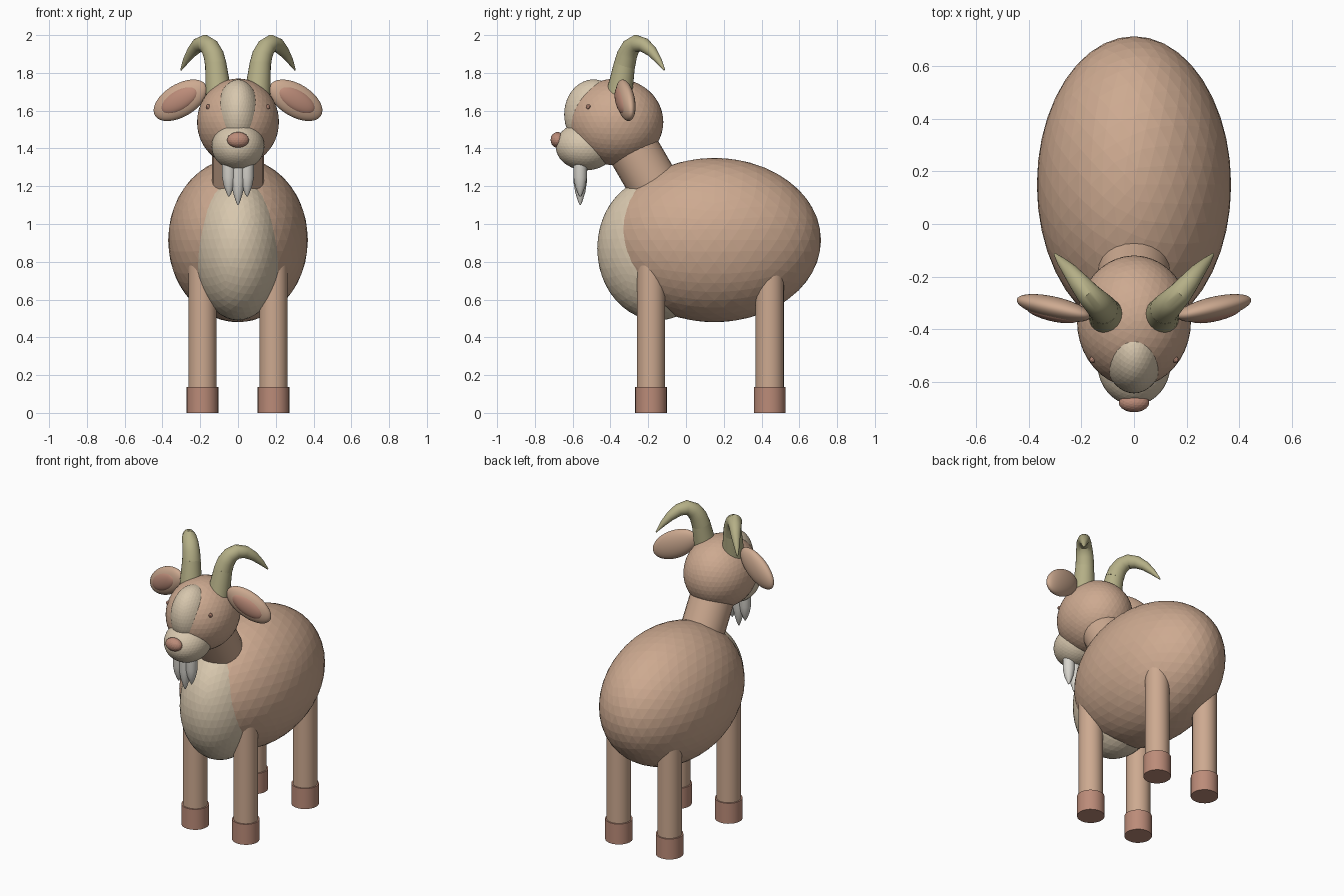
import bpy, bmesh, math
from mathutils import Vector, Euler, Matrix

if "Cube" in bpy.data.objects:
    bpy.data.objects.remove(bpy.data.objects["Cube"])


def material(name, rgb):
    m = bpy.data.materials.new(name)
    m.diffuse_color = (*rgb, 1)
    m.use_nodes = True
    m.node_tree.nodes["Principled BSDF"].inputs["Base Color"].default_value = m.diffuse_color
    return m


TAN = material("tan", (0.61, 0.40, 0.28))
CREAM = material("cream", (0.68, 0.57, 0.42))
PINK = material("pink_brown", (0.50, 0.26, 0.19))
HORN = material("horn_green", (0.46, 0.43, 0.24))
WHITE = material("white", (0.68, 0.66, 0.61))


def finish(name, bm, mat, smooth=False):
    bmesh.ops.recalc_face_normals(bm, faces=bm.faces)
    me = bpy.data.meshes.new(name)
    bm.to_mesh(me)
    bm.free()
    me.materials.append(mat)
    ob = bpy.data.objects.new(name, me)
    bpy.context.collection.objects.link(ob)
    if smooth:
        bpy.ops.object.select_all(action='DESELECT')
        ob.select_set(True)
        bpy.context.view_layer.objects.active = ob
        bpy.ops.object.shade_smooth_by_angle(angle=math.radians(35))
    return ob


def ellipsoid(name, loc, radii, mat, rot=(0, 0, 0), sub=4, smooth=False):
    bm = bmesh.new()
    bmesh.ops.create_icosphere(bm, subdivisions=sub, radius=1)
    e = Euler([math.radians(a) for a in rot])
    bm.transform(Matrix.LocRotScale(Vector(loc), e, Vector(radii)))
    return finish(name, bm, mat, smooth)


def tube(name, points, radii, mat, sides=24, smooth=True):
    """Round sections swept along a path, capped at both ends."""
    pts = [Vector(p) for p in points]
    bm = bmesh.new()
    rings, prev, q = [], Vector((0, 0, 1)), None
    for i, (p, r) in enumerate(zip(pts, radii)):
        t = (pts[min(i + 1, len(pts) - 1)] - pts[max(i - 1, 0)]).normalized()
        step = prev.rotation_difference(t)
        q = step @ q if q else step
        prev = t
        rings.append([bm.verts.new(p + q @ Vector((r * math.cos(a), r * math.sin(a), 0)))
                      for a in (2 * math.pi * k / sides for k in range(sides))])
    for a, b in zip(rings, rings[1:]):
        for k in range(sides):
            n = (k + 1) % sides
            bm.faces.new((a[k], a[n], b[n], b[k]))
    bm.faces.new(rings[0])
    bm.faces.new(rings[-1])
    return finish(name, bm, mat, smooth)


# Body, chest and neck
ellipsoid("body", (0, 0.15, 0.915), (0.37, 0.565, 0.435), TAN)
ellipsoid("chest", (0, -0.15, 0.87), (0.24, 0.32, 0.38), CREAM)
tube("neck", [(0, -0.12, 1.12), (0, -0.30, 1.43)], [0.137, 0.137], TAN)

# Head, blaze, muzzle and nose
ellipsoid("head", (0, -0.37, 1.54), (0.217, 0.25, 0.23), TAN)
ellipsoid("face_blaze", (0, -0.49, 1.58), (0.115, 0.155, 0.185), CREAM)
ellipsoid("muzzle", (0, -0.53, 1.412), (0.14, 0.16, 0.128), CREAM)
ellipsoid("nose", (0, -0.68, 1.445), (0.058, 0.037, 0.042), PINK, sub=3)

# Beard of three tufts
for label, x, tip in (("left", -0.048, 1.145), ("middle", 0, 1.10), ("right", 0.048, 1.145)):
    h = 1.33 - tip
    tube("beard_" + label,
         [(x, -0.56, tip + h * f) for f in (1, 0.55, 0.3, 0.1, 0)],
         [0.037, 0.036, 0.027, 0.013, 0.003], WHITE, sides=16)

for label, s in (("left", -1), ("right", 1)):
    # Eyes
    ellipsoid("eye_" + label, (s * 0.158, -0.517, 1.62), (0.012, 0.012, 0.014), PINK, sub=2)

    # Ears with inner lining
    rot = (0, s * 30, s * 13)
    centre = Vector((s * 0.305, -0.32, 1.655))
    front = Euler([math.radians(a) for a in rot]).to_matrix() @ Vector((0, -0.025, 0))
    ellipsoid("ear_" + label, centre, (0.16, 0.043, 0.087), TAN, rot, smooth=True)
    ellipsoid("inner_ear_" + label, centre + front, (0.11, 0.026, 0.055), PINK, rot, smooth=True)

    # Horns: straight base and backswept tip
    tube("horn_base_" + label,
         [(s * 0.103, -0.353, 1.69), (s * 0.118, -0.325, 1.85)], [0.069, 0.056], HORN)
    path = [(0.117, -0.326, 1.84), (0.129, -0.312, 1.895), (0.149, -0.292, 1.935),
            (0.178, -0.262, 1.957), (0.21, -0.222, 1.947), (0.243, -0.18, 1.912),
            (0.275, -0.145, 1.865), (0.302, -0.114, 1.815)]
    tube("horn_tip_" + label, [(s * x, y, z) for x, y, z in path],
         [0.057, 0.054, 0.05, 0.045, 0.038, 0.029, 0.018, 0.004], HORN)

    # Legs and hooves
    for end, y in (("front", -0.185), ("back", 0.443)):
        x = s * 0.188
        tube(f"{end}_leg_{label}", [(x, y, 0.1), (x, y, 0.78)], [0.075, 0.075], TAN)
        tube(f"{end}_hoof_{label}", [(x, y, 0), (x, y, 0.137)], [0.084, 0.084], PINK)
